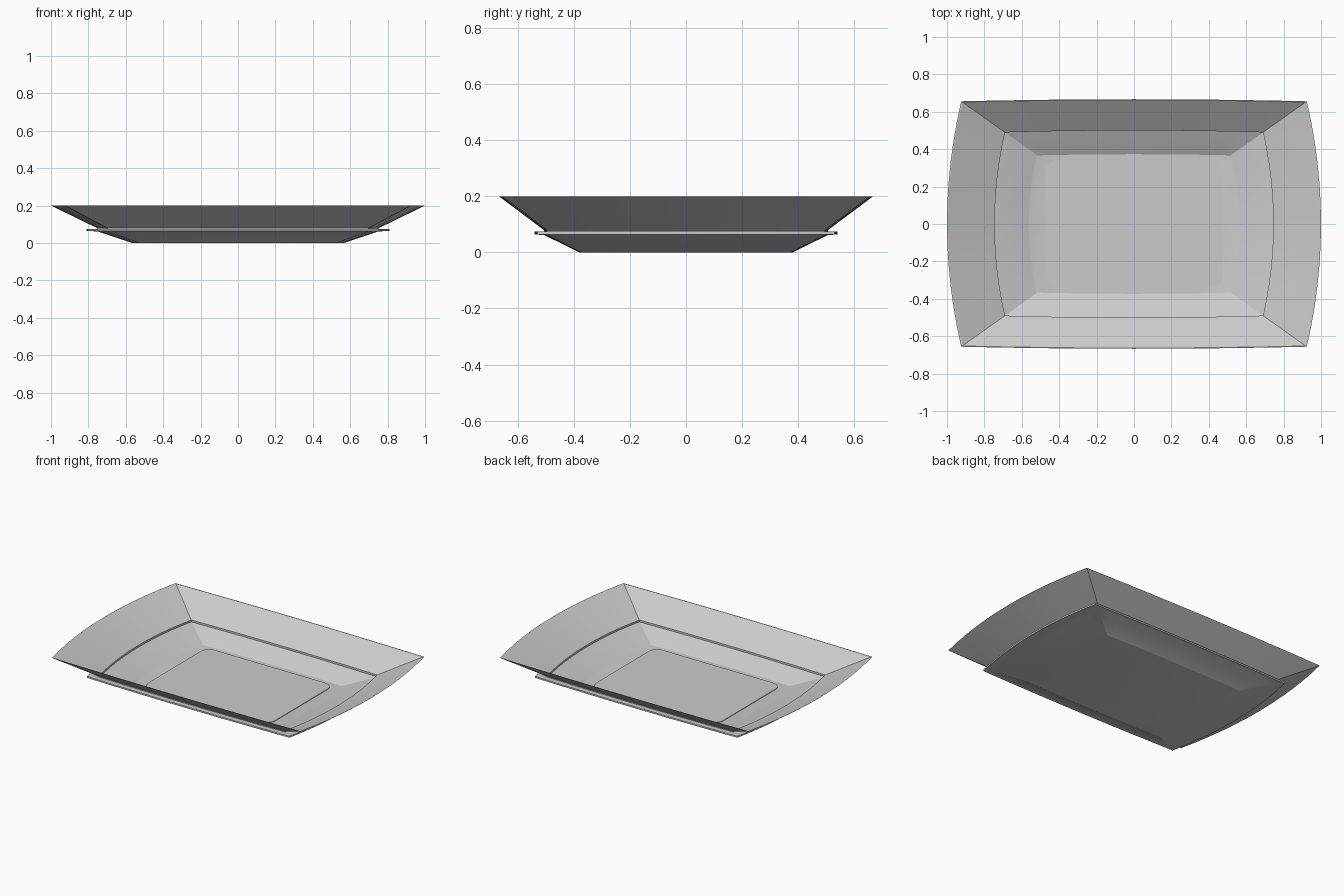
import bpy, bmesh, math

if "Cube" in bpy.data.objects:
    bpy.data.objects.remove(bpy.data.objects["Cube"])

N = 12  # segments along each bowed side


def ring(cx, mx, cy, my):
    """Bowed rectangle: corner (cx, cy), side middles at mx and my."""
    right, back = [], []
    for i in range(N):
        t = -1 + 2 * i / N
        right.append((cx + (mx - cx) * (1 - t * t), cy * t))
        back.append((-cx * t, cy + (my - cy) * (1 - t * t)))
    return right + back + [(-x, -y) for x, y in right + back]


def rounded(hx, hy, r, bow):
    """Rounded rectangle with slightly bowed ends."""
    pts = []
    for sx, sy, a0 in ((1, 1, 0), (-1, 1, 90), (-1, -1, 180), (1, -1, 270)):
        for k in range(7):
            a = math.radians(a0 + 15 * k)
            x = sx * (hx - r) + r * math.cos(a)
            y = sy * (hy - r) + r * math.sin(a)
            pts.append((x + sx * bow * (1 - (y / hy) ** 2), y))
    return pts


def loft(name, rings, close=False):
    """Skin stacked (outline, z) rings; cap both ends or join last to first."""
    bm = bmesh.new()
    loops = [[bm.verts.new((x, y, z)) for x, y in pts] for pts, z in rings]
    pairs = list(zip(loops, loops[1:]))
    if close:
        pairs.append((loops[-1], loops[0]))
    else:
        bm.faces.new(loops[0][::-1])
        bm.faces.new(loops[-1])
    for a, b in pairs:
        n = len(a)
        for i in range(n):
            j = (i + 1) % n
            bm.faces.new((a[i], a[j], b[j], b[i]))
    bmesh.ops.recalc_face_normals(bm, faces=bm.faces)
    me = bpy.data.meshes.new(name)
    bm.to_mesh(me)
    bm.free()
    ob = bpy.data.objects.new(name, me)
    bpy.context.collection.objects.link(ob)
    bpy.ops.object.select_all(action='DESELECT')
    ob.select_set(True)
    bpy.context.view_layer.objects.active = ob
    bpy.ops.object.shade_smooth_by_angle(angle=math.radians(25))
    return ob


# Shared outlines
foot = ring(0.525, 0.567, 0.373, 0.38)
foot_in = ring(0.517, 0.558, 0.367, 0.373)
neck = ring(0.69, 0.745, 0.49, 0.50)
neck_out = ring(0.697, 0.752, 0.496, 0.506)
rim = ring(0.918, 0.994, 0.652, 0.663)
rim_out = ring(0.924, 1.0, 0.656, 0.667)
flange = ring(0.752, 0.81, 0.53, 0.54)

# Lower tray: base, sloping sides and the projecting ledge
loft("lower_tray", [
    (foot_in, 0.005), (foot, 0.009), (neck, 0.066), (neck, 0.074),
    (flange, 0.074), (flange, 0.064), (neck_out, 0.062), (foot, 0.0)])

# Upper flared wall rising from the ledge
loft("upper_wall", [
    (neck, 0.074), (neck, 0.079), (rim, 0.2), (rim_out, 0.2),
    (neck_out, 0.079), (neck_out, 0.074)], close=True)

# Rounded panel on the tray floor
loft("floor_panel", [
    (rounded(0.47, 0.34, 0.06, 0.006), 0.004),
    (rounded(0.47, 0.34, 0.06, 0.006), 0.009)])
